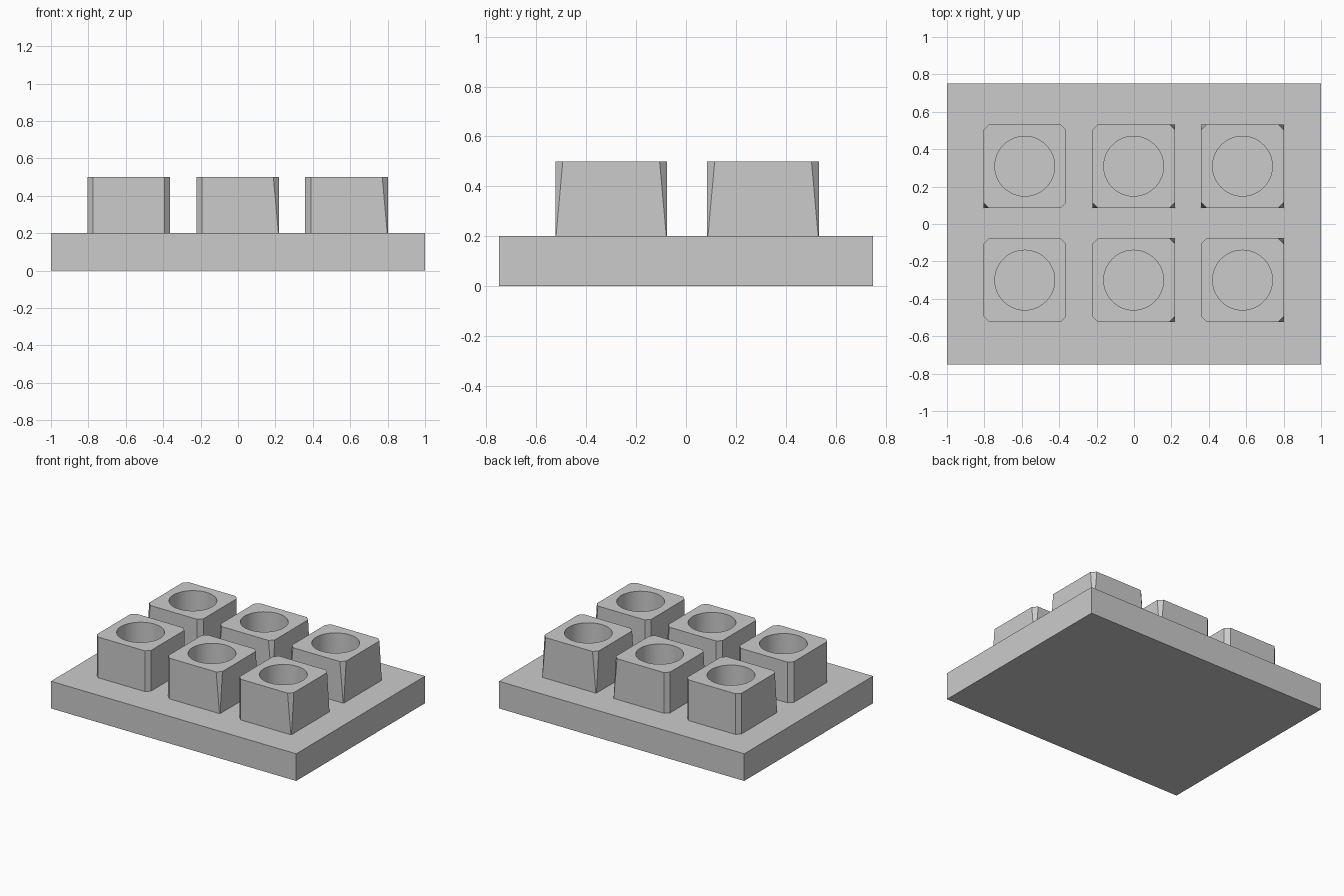
import bpy, bmesh, math

if "Cube" in bpy.data.objects:
    bpy.data.objects.remove(bpy.data.objects["Cube"])

grey = bpy.data.materials.new("light_grey")
grey.diffuse_color = (0.6, 0.6, 0.6, 1)
grey.use_nodes = True
grey.node_tree.nodes["Principled BSDF"].inputs["Base Color"].default_value = grey.diffuse_color

HX, HY = 0.221, 0.224          # half size of a socket block
Z0, Z1 = 0.2, 0.5              # block bottom and top
CUT, SHARP = 0.03, 0.003       # corner chamfer, and its tapered end
CORNERS = [(1, 1), (-1, 1), (-1, -1), (1, -1)]


def finish(bm, name, loc=(0, 0, 0)):
    bmesh.ops.recalc_face_normals(bm, faces=bm.faces)
    mesh = bpy.data.meshes.new(name)
    bm.to_mesh(mesh)
    bm.free()
    mesh.materials.append(grey)
    ob = bpy.data.objects.new(name, mesh)
    ob.location = loc
    bpy.context.collection.objects.link(ob)
    return ob


def outline(bm, z, tapered):
    """Rectangle with chamfered corners; tapered corners come out sharp."""
    ring = []
    for sx, sy in CORNERS:
        c = SHARP if (sx, sy) in tapered else CUT
        pts = [(sx * HX, sy * (HY - c)), (sx * (HX - c), sy * HY)]
        if sx * sy < 0:
            pts.reverse()
        ring += [bm.verts.new((x, y, z)) for x, y in pts]
    return ring


def circle(bm, z, r=0.16, n=48):
    return [bm.verts.new((r * math.cos(2 * math.pi * i / n),
                          r * math.sin(2 * math.pi * i / n), z)) for i in range(n)]


def skin(bm, a, b, smooth=False):
    n = len(a)
    for i in range(n):
        f = bm.faces.new((a[i], a[(i + 1) % n], b[(i + 1) % n], b[i]))
        f.smooth = smooth


def socket(name, x, y, tapered):
    bm = bmesh.new()
    low, high = outline(bm, Z0, tapered), outline(bm, Z1, ())
    skin(bm, low, high)
    rim, foot = circle(bm, Z1), circle(bm, Z0)
    skin(bm, rim, foot, True)
    # top face with a round opening
    edges = [bm.edges.get((r[i - 1], r[i])) for r in (high, rim) for i in range(len(r))]
    bmesh.ops.triangle_fill(bm, edges=edges, use_beauty=True)
    # underside ring, resting on the plate
    edges = [bm.edges.get((r[i - 1], r[i])) for r in (low, foot) for i in range(len(r))]
    bmesh.ops.triangle_fill(bm, edges=edges, use_beauty=True)
    for e in bm.edges:
        if len(e.link_faces) == 2 and e.calc_face_angle(0) > 0.5:
            e.smooth = False
    return finish(bm, name, (x, y, 0))


# base plate
bm = bmesh.new()
bmesh.ops.create_cube(bm, size=1)
for v in bm.verts:
    v.co = (v.co.x * 2, v.co.y * 1.5, (v.co.z + 0.5) * Z0)
finish(bm, "base_plate")

# six socket blocks; the listed corners taper to a sharp foot
TAPERS = {
    ("left", "back"): [(-1, -1)],
    ("middle", "back"): [(-1, -1), (1, 1), (1, -1)],
    ("right", "back"): CORNERS,
    ("left", "front"): [],
    ("middle", "front"): [(1, 1), (1, -1)],
    ("right", "front"): [(1, 1), (1, -1)],
}
for col, x in (("left", -0.584), ("middle", -0.002), ("right", 0.58)):
    for row, y in (("back", 0.309), ("front", -0.3)):
        socket(f"socket_{row}_{col}", x, y, TAPERS[(col, row)])
